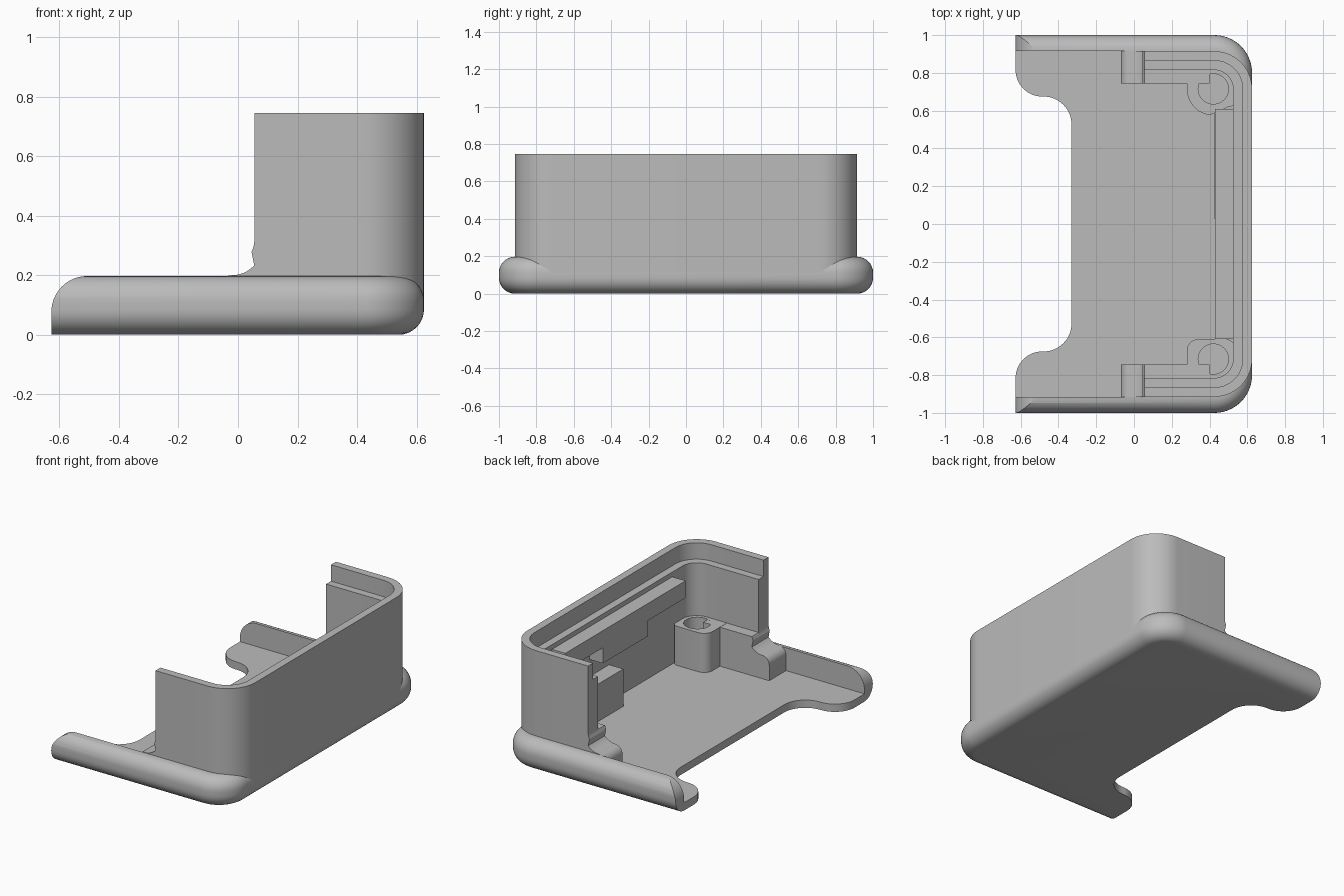
import bpy, bmesh, math

if "Cube" in bpy.data.objects:
    bpy.data.objects.remove(bpy.data.objects["Cube"])

grey = bpy.data.materials.new("plain grey")
grey.diffuse_color = (0.5, 0.5, 0.5, 1)
grey.use_nodes = True
grey.node_tree.nodes["Principled BSDF"].inputs["Base Color"].default_value = grey.diffuse_color


def arc(cx, cy, r, a0, a1, n=14):
    """Points on an arc, angles in degrees."""
    return [(cx + r * math.cos(math.radians(a0 + (a1 - a0) * i / n)),
             cy + r * math.sin(math.radians(a0 + (a1 - a0) * i / n))) for i in range(n + 1)]


def loft(name, rings):
    """Closed solid through rings of equal point count."""
    bm = bmesh.new()
    loops = [[bm.verts.new(p) for p in ring] for ring in rings]
    n = len(rings[0])
    for a, b in zip(loops, loops[1:]):
        for i in range(n):
            j = (i + 1) % n
            bm.faces.new((a[i], a[j], b[j], b[i]))
    bm.faces.new(loops[0][::-1])
    bm.faces.new(loops[-1])
    bmesh.ops.recalc_face_normals(bm, faces=bm.faces)
    me = bpy.data.meshes.new(name)
    bm.to_mesh(me)
    bm.free()
    ob = bpy.data.objects.new(name, me)
    bpy.context.collection.objects.link(ob)
    me.materials.append(grey)
    smooth(ob)
    return ob


def smooth(ob):
    ob.data.shade_smooth()
    ob.data.set_sharp_from_angle(angle=math.radians(30))


def prism(name, pts, z0, z1):
    return loft(name, [[(x, y, z) for x, y in pts] for z in (z0, z1)])


def side_prism(name, pts, y0, y1):
    return loft(name, [[(x, y, z) for x, z in pts] for y in (y0, y1)])


def box(name, x0, x1, y0, y1, z0, z1):
    return prism(name, [(x0, y0), (x1, y0), (x1, y1), (x0, y1)], z0, z1)


def cut(ob, *cutters):
    for c in cutters:
        m = ob.modifiers.new("cut", 'BOOLEAN')
        m.operation, m.solver, m.object = 'DIFFERENCE', 'EXACT', c
    dg = bpy.context.evaluated_depsgraph_get()
    me = bpy.data.meshes.new_from_object(ob.evaluated_get(dg))
    ob.modifiers.clear()
    ob.data = me
    for c in cutters:
        bpy.data.objects.remove(c)
    smooth(ob)


def u_shape(x_end, cx, cy, r):
    """Half-open outline with two rounded corners on the +x side."""
    return ([(x_end, -cy - r)] + arc(cx, -cy, r, -90, 0)
            + arc(cx, cy, r, 0, 90) + [(x_end, cy + r)])


# Base tray with a bullnose edge
R = 0.085
rings = []
for k in range(9):
    a = math.radians(90 * k / 8)
    rings.append((R * (1 - math.sin(a)), R * (1 - math.cos(a))))
profile = rings + [(d, 0.197 - z) for d, z in reversed(rings)]
base = loft("base_tray", [[(x, y, z) for x, y in u_shape(-0.627, 0.425, 0.8, 0.2 - d)]
                          for d, z in profile])
cavity = prism("cavity", u_shape(-1, 0.36, 0.715, 0.2), 0.05, 1)
half = arc(-0.48, 0.525, 0.15, 0, 90) + arc(-0.487, 0.815, 0.14, -90, -180)
notch = prism("notch", [(x, -y) for x, y in reversed(half)][0:] + half
              + [(-0.9, 0.815), (-0.9, -0.815)], -0.1, 0.19)
corner = side_prism("corner", arc(-0.507, 0.077, 0.12, 90, 180)
                    + [(-0.7, 0.077), (-0.7, 0.3), (-0.507, 0.3)], -1.1, 1.1)
cut(base, cavity, notch, corner)


# Enclosure walls: foot, main wall with ledge, thin lip
def band(name, d0, d1, z0, z1):
    outer = u_shape(0.055, 0.425, 0.715, 0.2 - d0)
    inner = u_shape(0.055, 0.425, 0.715, 0.2 - d1)
    return prism(name, outer + inner[::-1], z0, z1)


band("wall_foot", 0.03, 0.1, 0.03, 0.11)
band("main_wall", 0.0, 0.1, 0.1, 0.64)
band("wall_lip", 0.0, 0.05, 0.64, 0.745)

# Curved ramps at the wall ends, running into the screw bosses
ramp = ([(-0.07, 0.04)] + arc(-0.02, 0.15, 0.05, 180, 90, 8)
        + arc(-0.02, 0.30, 0.10, -90, -42, 8) + arc(-0.045, 0.32, 0.1, -25, 0, 5))
ramp_low = [p for p in ramp if p[1] <= 0.3] + [(0.055, 0.3), (0.4, 0.3), (0.4, 0.04)]
ramp_high = ramp + [(0.08, 0.32), (0.08, 0.04)]
for s, side in ((1, "back"), (-1, "front")):
    side_prism(side + "_ramp", ramp_low, s * 0.745, s * 0.90)
    side_prism(side + "_wall_fillet", ramp_high, s * 0.815, s * 0.915)

# Screw bosses with blind holes
round_boss = (arc(0.42, 0.715, 0.14, 180, 262) + arc(0.50, 0.66, 0.04, -90, 0, 6)
              + [(0.54, 0.8), (0.5, 0.83), (0.28, 0.83)])
square_boss = (arc(0.34, -0.67, 0.06, 180, 90, 8) + arc(0.49, -0.65, 0.04, 90, 0, 6)
               + [(0.54, -0.8), (0.5, -0.83), (0.28, -0.83)])
for name, pts, y in (("back_boss", round_boss, 0.715), ("front_boss", square_boss, -0.715)):
    boss = prism(name, pts, 0.04, 0.301)
    cut(boss, prism("hole", arc(0.42, y, 0.08, 0, 350, 35), 0.1, 0.5))

# Shelf along the long wall, with its deep middle block and lower block
box("shelf", 0.43, 0.55, -0.61, 0.61, 0.5, 0.61)
box("shelf_block", 0.43, 0.55, -0.23, 0.23, 0.40, 0.505)
box("lower_block", 0.424, 0.55, 0.03, 0.60, 0.04, 0.29)
